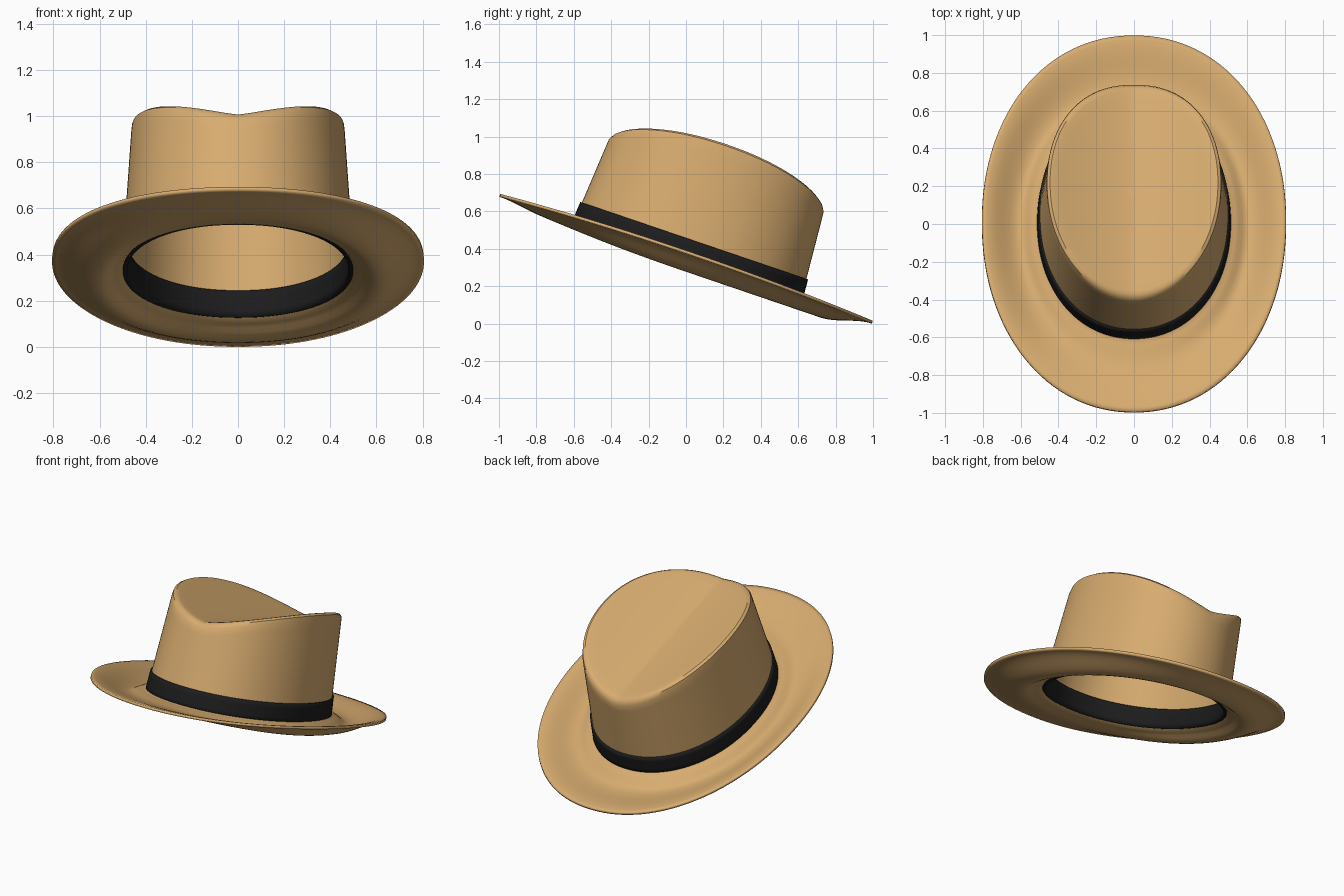
import bpy, bmesh
from math import sin, cos, pi, radians, copysign
from mathutils import Vector, Matrix

if "Cube" in bpy.data.objects:
    bpy.data.objects.remove(bpy.data.objects["Cube"])

N = 128
TILT = Matrix.Translation((0, 0, 0.34)) @ Matrix.Rotation(radians(-18.8), 4, 'X')


def material(name, color):
    m = bpy.data.materials.new(name)
    m.diffuse_color = (*color, 1)
    m.use_nodes = True
    m.node_tree.nodes["Principled BSDF"].inputs["Base Color"].default_value = m.diffuse_color
    return m


def oval(a, b, t, n=2.1):
    """Point on a slightly squared ellipse; t = 0 is +x, y = -b is the front."""
    c, s = cos(t), sin(t)
    return a * copysign(abs(c) ** (2 / n), c), b * copysign(abs(s) ** (2 / n), s)


def smooth(t):
    return t * t * (3 - 2 * t)


def top_height(x):
    """Channel pressed along the crown: low in the middle, high at the sides."""
    return 0.515 + 0.15 * min(1, abs(x) / 0.457) ** 1.35


def wall_size(z):
    k = z / 0.6
    return 0.497 - 0.04 * k, 0.635 - 0.045 * k


def loft(name, rings, mat, thickness, cap=None):
    bm = bmesh.new()
    loops = [[bm.verts.new(TILT @ Vector(p)) for p in r] for r in rings]
    for lo, hi in zip(loops, loops[1:]):
        for i in range(N):
            j = (i + 1) % N
            bm.faces.new((lo[i], lo[j], hi[j], hi[i]))
    if cap:
        tip = bm.verts.new(TILT @ Vector(cap))
        for i in range(N):
            bm.faces.new((loops[-1][i], loops[-1][(i + 1) % N], tip))
    bmesh.ops.recalc_face_normals(bm, faces=bm.faces)
    me = bpy.data.meshes.new(name)
    bm.to_mesh(me)
    bm.free()
    ob = bpy.data.objects.new(name, me)
    bpy.context.collection.objects.link(ob)
    me.materials.append(mat)
    s = ob.modifiers.new("thickness", 'SOLIDIFY')
    s.thickness, s.offset = thickness, 0
    bpy.context.view_layer.objects.active = ob
    ob.select_set(True)
    bpy.ops.object.shade_smooth_by_angle(angle=radians(40))
    ob.select_set(False)
    return ob


angles = [2 * pi * i / N for i in range(N)]
rings = []

# brim, from the outer edge in to the crown: dished, with a raised rim
for k in range(17):
    u = 1 - k / 16
    ring = []
    for t in angles:
        side, front = cos(t) ** 2, max(0, -sin(t))
        edge = 0.016 + 0.034 * side
        dip = -0.042 + 0.03 * front ** 2
        if u < 0.3:
            z = dip * smooth(u / 0.3)
        else:
            z = dip + (edge - dip) * smooth((u - 0.3) / 0.7)
        x, y = oval(0.515 + 0.29 * u, 0.653 + 0.399 * u, t)
        ring.append((x, y - 0.01 * u, z))
    rings.append(ring)

# crown wall, rising to the curved upper rim
for k in range(13):
    ring = []
    for t in angles:
        x, y = oval(*wall_size(0.6), t)
        z = 0.015 + (top_height(x) - 0.03 - 0.015) * k / 12
        x, y = oval(*wall_size(z), t)
        ring.append((x, y, z))
    rings.append(ring)

# rounded rim and pressed top
for s, drop in ((0.992, 0.012), (0.97, 0.002), (0.94, 0), (0.85, 0), (0.7, 0),
                (0.55, 0), (0.4, 0), (0.25, 0), (0.1, 0)):
    ring = []
    for t in angles:
        x, y = oval(0.457 * s, 0.592 * s, t)
        ring.append((x, y, top_height(x) - drop))
    rings.append(ring)

felt = material("tan_felt", (0.68, 0.41, 0.16))
body = loft("felt_crown_and_brim", rings, felt, 0.016, cap=(0, 0, 0.515))

# dark ribbon, showing on both the outside and the inside of the crown
ribbon = []
for k in range(5):
    z = 0.003 + 0.117 * k / 4
    a, b = wall_size(z)
    ribbon.append([(*oval(a, b, t), z) for t in angles])
band = loft("hat_band", ribbon, material("black_ribbon", (0.012, 0.012, 0.013)), 0.034)

# rest the brim on the ground and centre the hat
deps = bpy.context.evaluated_depsgraph_get()
pts = [v.co.copy() for v in body.evaluated_get(deps).data.vertices]
ys = [p.y for p in pts]
shift = Vector((0, -(min(ys) + max(ys)) / 2, -min(p.z for p in pts)))
for ob in (body, band):
    ob.location = shift
